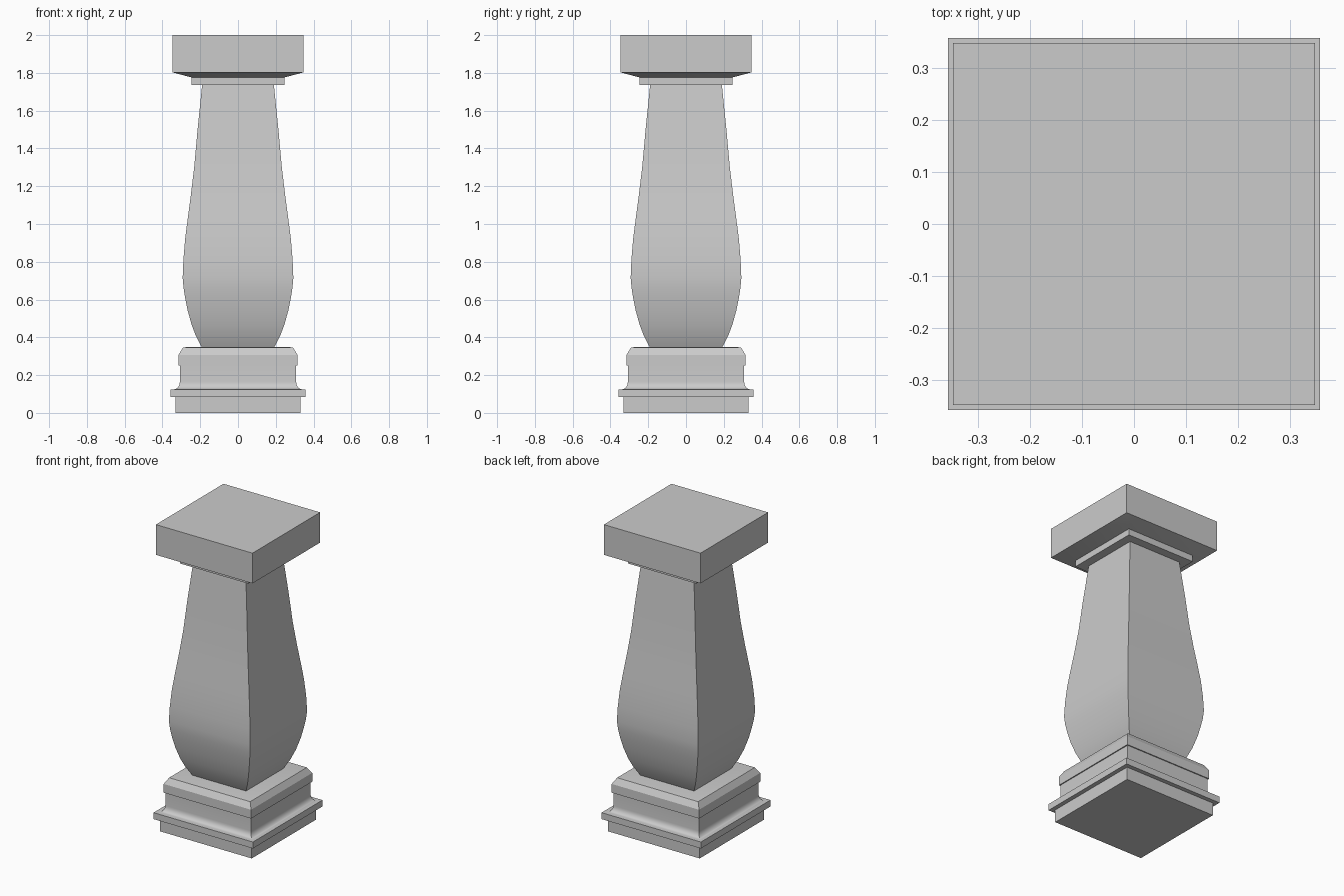
import bpy
import bmesh
import math

cube = bpy.data.objects.get("Cube")
if cube:
    bpy.data.objects.remove(cube, do_unlink=True)

stone = bpy.data.materials.new("grey stone")
stone.use_nodes = True
GREY = (0.6, 0.6, 0.6, 1)
stone.diffuse_color = GREY
stone.node_tree.nodes["Principled BSDF"].inputs["Base Color"].default_value = GREY


def square_turned(name, profile):
    """Sweep a (half width, height) profile around a square plan."""
    bm = bmesh.new()
    rings = [[bm.verts.new((sx * r, sy * r, z))
              for sx, sy in ((-1, -1), (1, -1), (1, 1), (-1, 1))]
             for r, z in profile]
    for low, high in zip(rings, rings[1:]):
        for i in range(4):
            j = (i + 1) % 4
            bm.faces.new((low[i], low[j], high[j], high[i]))
    bm.faces.new(rings[0][::-1])
    bm.faces.new(rings[-1])
    mesh = bpy.data.meshes.new(name)
    bm.to_mesh(mesh)
    bm.free()
    mesh.materials.append(stone)
    obj = bpy.data.objects.new(name, mesh)
    bpy.context.collection.objects.link(obj)
    bpy.ops.object.select_all(action='DESELECT')
    obj.select_set(True)
    bpy.context.view_layer.objects.active = obj
    bpy.ops.object.shade_smooth_by_angle(angle=math.radians(30))
    return obj


# Moulded base: plinth, flange, concave cove, band and chamfered top
cove = []
for i in range(7):
    a = math.radians(15 * i)
    cove.append((0.338 - 0.03 * math.sin(a), 0.165 - 0.04 * math.cos(a)))
square_turned("base", [(0.33, 0), (0.33, 0.083), (0.358, 0.083), (0.358, 0.125)]
              + cove
              + [(0.308, 0.25), (0.315, 0.25), (0.315, 0.307),
                 (0.292, 0.345), (0.265, 0.35)])

# Swelling shaft
square_turned("shaft", [(0.193, 0.35), (0.222, 0.405), (0.245, 0.465),
                        (0.266, 0.54), (0.28, 0.61), (0.288, 0.66),
                        (0.293, 0.715), (0.289, 0.81), (0.28, 0.92),
                        (0.266, 1.03), (0.25, 1.15), (0.232, 1.3),
                        (0.214, 1.5), (0.19, 1.735)])

# Neck moulding, sloped underside and top slab
square_turned("neck", [(0.246, 1.735), (0.246, 1.776)])
square_turned("capital", [(0.246, 1.776), (0.348, 1.803), (0.348, 2.0)])
